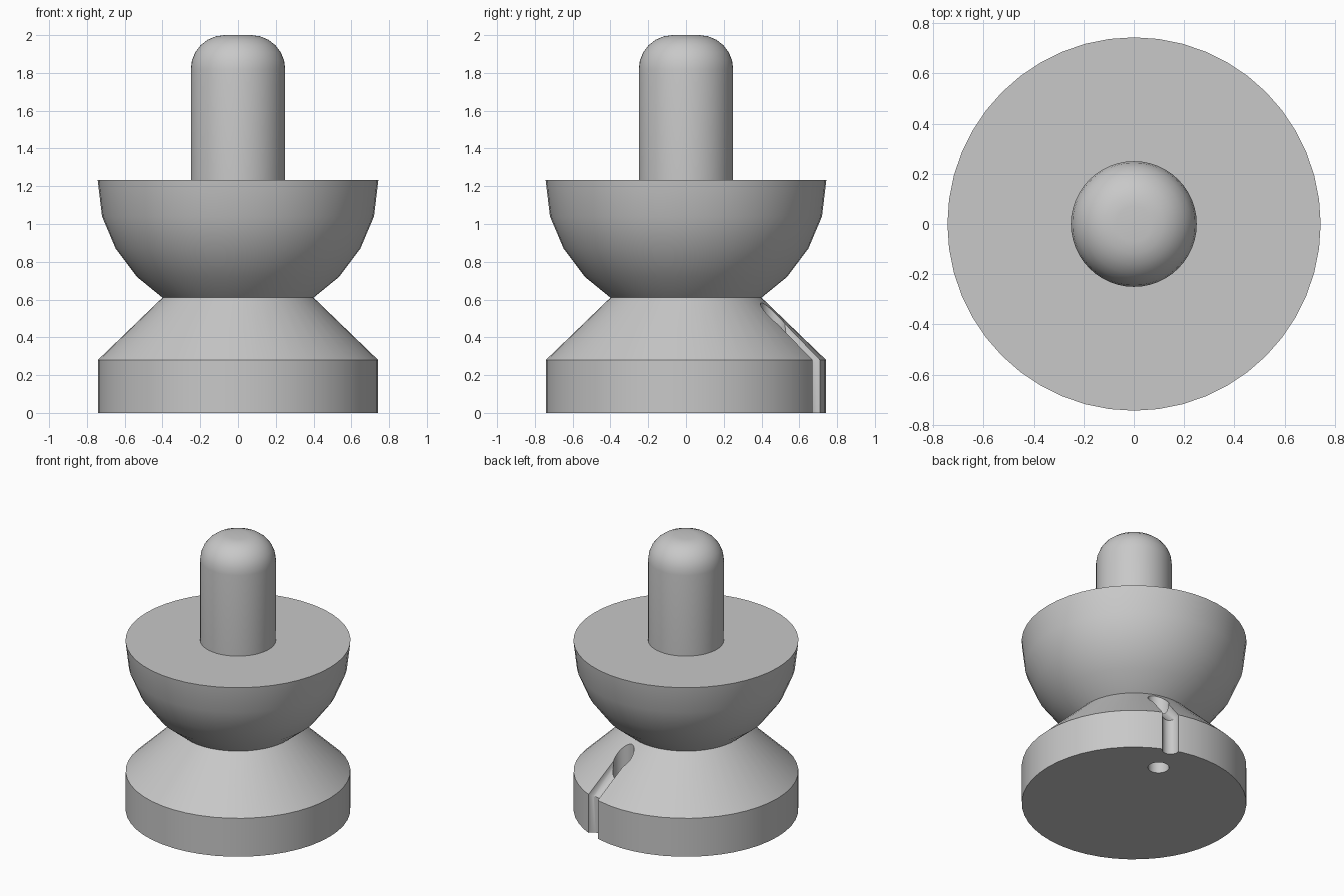
import bpy
import bmesh
from math import radians, sin, cos, pi
from mathutils import Vector

cube = bpy.data.objects.get("Cube")
if cube:
    bpy.data.objects.remove(cube, do_unlink=True)

SIDES = 48
GREY = (0.58, 0.58, 0.58, 1)
grey = bpy.data.materials.new("plain grey")
grey.use_nodes = True
grey.diffuse_color = GREY
grey.node_tree.nodes["Principled BSDF"].inputs["Base Color"].default_value = GREY


def make_object(name, bm):
    bmesh.ops.recalc_face_normals(bm, faces=bm.faces)
    mesh = bpy.data.meshes.new(name)
    bm.to_mesh(mesh)
    bm.free()
    mesh.materials.append(grey)
    obj = bpy.data.objects.new(name, mesh)
    bpy.context.collection.objects.link(obj)
    return obj


def lathe(name, profile):
    """Spin (radius, height) points around z and cap both ends."""
    bm = bmesh.new()
    rings = [[bm.verts.new((r * cos(2 * pi * i / SIDES), r * sin(2 * pi * i / SIDES), z))
              for i in range(SIDES)] for r, z in profile]
    for low, high in zip(rings, rings[1:]):
        for i in range(SIDES):
            j = (i + 1) % SIDES
            bm.faces.new((low[i], low[j], high[j], high[i]))
    bm.faces.new(rings[0][::-1])
    bm.faces.new(rings[-1])
    return make_object(name, bm)


def rod(name, start, end, radius):
    """Round bar between two points."""
    start, end = Vector(start), Vector(end)
    bm = bmesh.new()
    bmesh.ops.create_cone(bm, cap_ends=True, segments=24, radius1=radius,
                          radius2=radius, depth=(end - start).length)
    turn = (end - start).to_track_quat('Z', 'Y').to_matrix()
    bmesh.ops.rotate(bm, verts=bm.verts, matrix=turn)
    bmesh.ops.translate(bm, verts=bm.verts, vec=(start + end) / 2)
    return make_object(name, bm)


def activate(obj):
    bpy.ops.object.select_all(action='DESELECT')
    obj.select_set(True)
    bpy.context.view_layer.objects.active = obj


# Conical base, faceted bowl and rounded post
base = lathe("base", [(0.742, 0), (0.742, 0.28), (0.4, 0.61)])
bowl = lathe("bowl", [(0.4, 0.61), (0.535, 0.72), (0.648, 0.87), (0.72, 1.04), (0.743, 1.232)])
dome = [(0.07 + 0.18 * cos(a), 1.82 + 0.18 * sin(a))
        for a in (radians(15 * k) for k in range(7))]
post = lathe("post", [(0.25, 1.232)] + dome)

# Cord hole through the base, and the channel from it over the rim
angle = radians(69)


def on_spoke(r, z):
    return (r * cos(angle), r * sin(angle), z)


cutters = [
    rod("hole_cutter", on_spoke(0.497, -0.1), on_spoke(0.497, 0.8), 0.07),
    rod("slope_cutter", on_spoke(0.5, 0.514), on_spoke(0.862, 0.164), 0.055),
    rod("rim_cutter", on_spoke(0.742, -0.1), on_spoke(0.742, 0.4), 0.055),
]
activate(base)
for cutter in cutters:
    cutter.hide_render = True
    cut = base.modifiers.new(cutter.name, 'BOOLEAN')
    cut.operation = 'DIFFERENCE'
    cut.solver = 'EXACT'
    cut.object = cutter
    bpy.ops.object.modifier_apply(modifier=cut.name)
for cutter in cutters:
    bpy.data.objects.remove(cutter, do_unlink=True)

# Smooth the round surfaces, keep the rims crisp
for part in (base, bowl, post):
    activate(part)
    bpy.ops.object.shade_smooth_by_angle(angle=radians(30))
